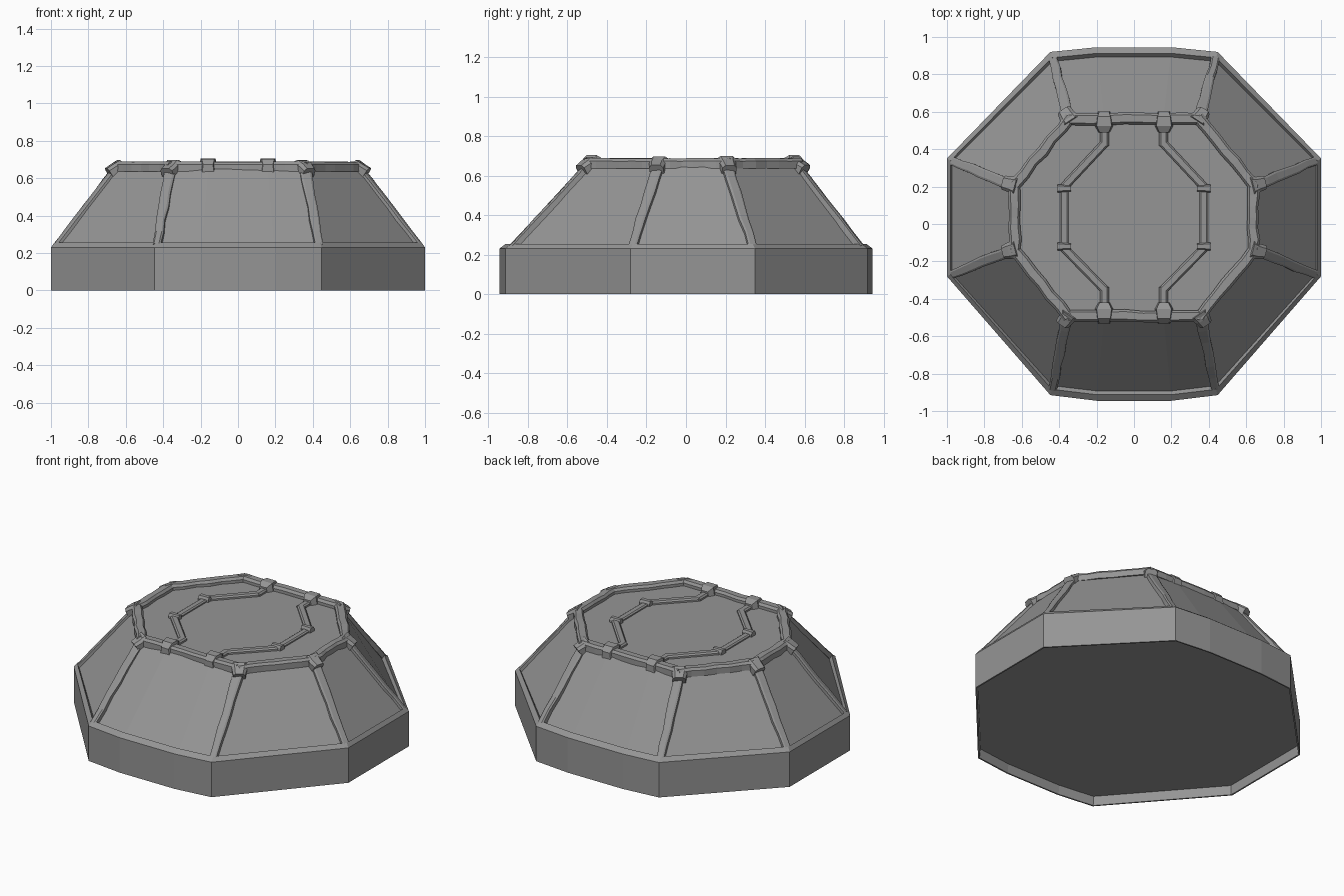
import bpy, bmesh, random
from mathutils import Vector

if "Cube" in bpy.data.objects:
    bpy.data.objects.remove(bpy.data.objects["Cube"])

random.seed(4)

# Dark grey stone for every part
stone = bpy.data.materials.new("dark_stone")
stone.diffuse_color = (.3, .3, .3, 1)
stone.use_nodes = True
stone.node_tree.nodes["Principled BSDF"].inputs["Base Color"].default_value = stone.diffuse_color


def make(name, rings, cap_first=True, cap_last=True):
    """Loft a list of closed point rings into one flat-shaded object."""
    bm = bmesh.new()
    loops = [[bm.verts.new(p) for p in r] for r in rings]
    n = len(rings[0])
    for a, b in zip(loops, loops[1:]):
        for i in range(n):
            j = (i + 1) % n
            bm.faces.new((a[i], a[j], b[j], b[i]))
    if cap_first:
        bm.faces.new(loops[0][::-1])
    if cap_last:
        bm.faces.new(loops[-1])
    bmesh.ops.recalc_face_normals(bm, faces=bm.faces)
    me = bpy.data.meshes.new(name)
    bm.to_mesh(me)
    bm.free()
    me.materials.append(stone)
    ob = bpy.data.objects.new(name, me)
    bpy.context.collection.objects.link(ob)
    return ob


def ring(half, z, sx=1, sy=1):
    """Mirror the right half outline and place it at height z."""
    full = half + [(-x, y) for x, y in reversed(half)]
    return [(x * sx, y * sy, z) for x, y in full]


def bar(name, a, b, up, w0, w1, h, sink=0.02, steps=1, wob=0.0):
    """Bevelled beam from a to b, with optional rough-hewn wobble."""
    a, b, up = Vector(a), Vector(b), Vector(up)
    d = (b - a).normalized()
    side = d.cross(up).normalized()
    up = side.cross(d).normalized()
    rings = []
    for i in range(steps + 1):
        t = i / steps
        c = a.lerp(b, t)
        if 0 < i < steps:
            c += side * random.uniform(-wob, wob)
        hw = (w0 + (w1 - w0) * t) / 2 + random.uniform(-wob, wob) / 2
        hh = h + random.uniform(-wob, wob) / 2
        prof = [(-1, -sink), (-1, hh * .55), (-.62, hh), (.62, hh), (1, hh * .55), (1, -sink)]
        rings.append([c + side * hw * u + up * v for u, v in prof])
    return make(name, rings)


BASE = [(.2, -.945), (.447, -.915), (1, -.28), (1, .35), (.447, .92), (.2, .945)]
TOP = [(.16, -.515), (.36, -.5), (.655, -.14), (.655, .21), (.35, .57), (.16, .585)]

# Main shell: recessed underside, wall, bevelled rim, sunken panels, flat roof
make("dome_shell", [
    ring(BASE, .06, .985, .985),
    ring(BASE, 0, .99, .99),
    ring(BASE, 0),
    ring(BASE, .23),
    ring(BASE, .255, .982, .966),
    ring(BASE, .234, .974, .945),
    ring(TOP, .655),
])

for s, tag in ((1, "right"), (-1, "left")):
    # Corner ribs running up the sloped edges, with joint blocks at the top
    for i in (1, 2, 3, 4):
        bx, by = BASE[i]
        tx, ty = TOP[i]
        low = Vector((s * bx * .972, by * .962, .24))
        high = Vector((s * tx, ty, .65))
        out = Vector((low.x - high.x, low.y - high.y, .45))
        bar(f"corner_rib_{tag}_{i}", low, high, out, .045, .062, .013, steps=6, wob=.004)
        o = Vector((s * tx, ty - .035, 0)).normalized()
        c = Vector((s * tx, ty, .66))
        bar(f"rib_joint_{tag}_{i}", c + o * .034 - Vector((0, 0, .036)),
            c - o * .036 + Vector((0, 0, .008)), (o.x, o.y, 1.2), .075, .1, .034,
            sink=.03, steps=2, wob=.004)

    # Roof edge beams
    for i in (1, 2, 3):
        a = (s * TOP[i][0] * .975, TOP[i][1], .655)
        b = (s * TOP[i + 1][0] * .975, TOP[i + 1][1], .655)
        bar(f"roof_edge_{tag}_{i}", a, b, (0, 0, 1), .062, .062, .033, steps=6, wob=.005)

    # Raised inlay on the roof: end bars, diagonals and side bar
    bar(f"inlay_side_{tag}", (s * .373, -.13, .655), (s * .373, .2, .655),
        (0, 0, 1), .046, .046, .014)
    for ys, yo, yi, yk in ((-1, -.48, -.35, -.13), (1, .55, .43, .2)):
        end = "front" if ys < 0 else "back"
        bar(f"inlay_diagonal_{tag}_{end}", (s * .373, yk, .655), (s * .158, yi, .655),
            (0, 0, 1), .046, .046, .02)
        bar(f"inlay_end_{tag}_{end}", (s * .158, yi - ys * .012, .655), (s * .158, yo, .655),
            (0, 0, 1), .046, .046, .02)
        bar(f"inlay_block_{tag}_{end}", (s * .338, yk - ys * .01, .655),
            (s * .408, yk - ys * .01, .655), (0, 0, 1), .032, .044, .03)
        # Clamp gripping the roof edge: inner taper, body and overhanging lip
        y0 = -.49 if ys < 0 else .56
        sec = [(-.07, .06, .655, .685), (-.035, .1, .65, .705), (.015, .085, .635, .703),
               (.042, .065, .625, .672)]
        make(f"edge_clamp_{tag}_{end}", [
            [(s * .16 - w / 2, y0 + ys * o, zl), (s * .16 + w / 2, y0 + ys * o, zl),
             (s * .16 + w * .4, y0 + ys * o, zh), (s * .16 - w * .4, y0 + ys * o, zh)]
            for o, w, zl, zh in sec])

# Front and back roof edge beams
for name, y in (("front", -.492), ("back", .562)):
    bar(f"roof_edge_{name}", (-.35, y, .655), (.35, y, .655), (0, 0, 1), .062, .062, .033,
        steps=7, wob=.004)
